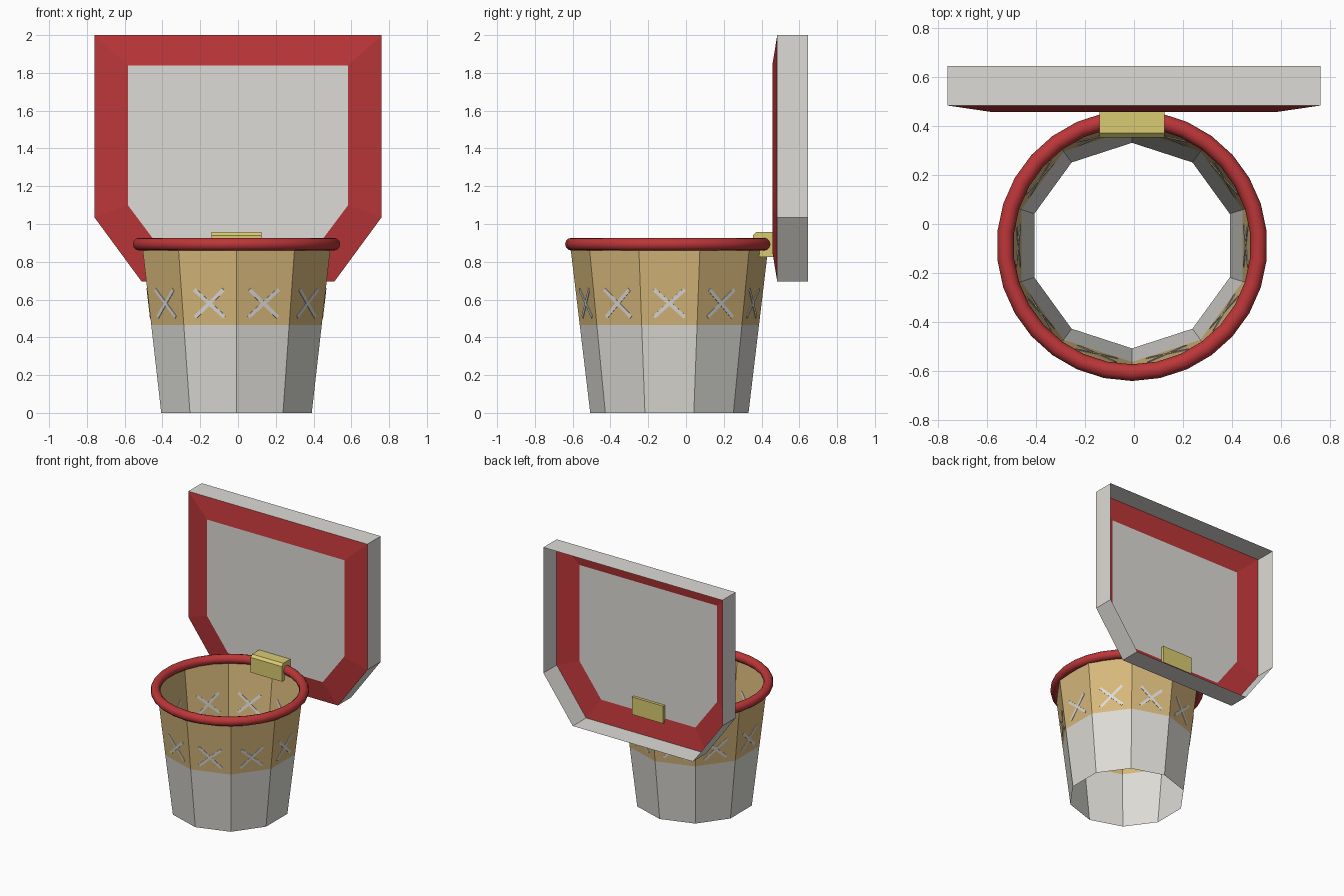
import bpy, bmesh, math
from mathutils import Vector, Matrix

if "Cube" in bpy.data.objects:
    bpy.data.objects.remove(bpy.data.objects["Cube"])


def material(name, r, g, b):
    m = bpy.data.materials.new(name)
    m.diffuse_color = (r, g, b, 1)
    m.use_nodes = True
    m.node_tree.nodes["Principled BSDF"].inputs["Base Color"].default_value = m.diffuse_color
    return m


RED = material("red", 0.50, 0.037, 0.040)
GREY = material("light grey", 0.72, 0.71, 0.67)
TAN = material("tan", 0.68, 0.48, 0.20)
YELLOW = material("pale yellow", 0.70, 0.60, 0.17)

CX, CY = -0.008, -0.088      # hoop centre


def make_object(name, bm, mats):
    mesh = bpy.data.meshes.new(name)
    bm.to_mesh(mesh)
    bm.free()
    for m in mats:
        mesh.materials.append(m)
    ob = bpy.data.objects.new(name, mesh)
    bpy.context.collection.objects.link(ob)
    return ob


def bridge(bm, a, b, mat):
    n = len(a)
    for i in range(n):
        j = (i + 1) % n
        bm.faces.new((a[i], a[j], b[j], b[i])).material_index = mat


# Backboard: open-backed shell, raised centre panel, red sloping border
def board_loop(bm, half_profile, y):
    pts = half_profile + [(-x, z) for x, z in reversed(half_profile)]
    return [bm.verts.new((x, y, z)) for x, z in pts]


outer = [(0.51, 0.695), (0.76, 1.035), (0.76, 2.0)]
inner = [(0.40, 0.855), (0.583, 1.10), (0.583, 1.84)]
bm = bmesh.new()
back = board_loop(bm, outer, 0.645)
front = board_loop(bm, outer, 0.483)
panel = board_loop(bm, inner, 0.457)
bridge(bm, back, front, 0)
bridge(bm, front, panel, 1)
bm.faces.new(panel).material_index = 0
bmesh.ops.recalc_face_normals(bm, faces=bm.faces)
if bm.faces[:] and sum(f.normal.y * f.calc_area() for f in bm.faces) > 0:
    bmesh.ops.reverse_faces(bm, faces=bm.faces[:])
make_object("backboard", bm, [GREY, RED])

# Rim
bpy.ops.mesh.primitive_torus_add(major_segments=30, minor_segments=12,
                                 major_radius=0.518, minor_radius=0.034,
                                 location=(CX, CY, 0.893),
                                 rotation=(0, 0, math.radians(90)))
rim = bpy.context.object
rim.name = "rim"
rim.data.materials.append(RED)
bpy.ops.object.shade_smooth()

# Net: open ten-sided tapered tube, tan above and grey below
SIDES = 10


def net_radius(z):
    return 0.419 + (0.524 - 0.419) * z / 0.88


def net_point(i, z):
    a = math.radians(90) + i * 2 * math.pi / SIDES
    r = net_radius(z)
    return Vector((CX + r * math.cos(a), CY + r * math.sin(a), z))


bm = bmesh.new()
loops = [[bm.verts.new(net_point(i, z)) for i in range(SIDES)]
         for z in (0, 0.465, 0.89)]
bridge(bm, loops[0], loops[1], 0)
bridge(bm, loops[1], loops[2], 1)
make_object("net", bm, [GREY, TAN])

# Net pattern: thin crossed strips on each side of the net
bm = bmesh.new()
for i in range(SIDES):
    low = (net_point(i, 0.5) + net_point(i + 1, 0.5)) / 2
    high = (net_point(i, 0.66) + net_point(i + 1, 0.66)) / 2
    across = (net_point(i + 1, 0.58) - net_point(i, 0.58)).normalized()
    up = (high - low).normalized()
    out = across.cross(up)
    for angle in (42, -42):
        c, s = math.cos(math.radians(angle)), math.sin(math.radians(angle))
        along, side = across * c + up * s, up * c - across * s
        frame = Matrix((along, side, out)).transposed().to_4x4()
        frame.translation = (low + high) / 2
        bmesh.ops.create_cube(bm, size=1, matrix=frame @ Matrix.Diagonal((0.22, 0.02, 0.006, 1)))
make_object("net_crosses", bm, [GREY])

# Bracket: block through the rim and board, top front edges chamfered
bm = bmesh.new()
bmesh.ops.create_cube(bm, size=1)
for v in bm.verts:
    v.co = Vector((CX + v.co.x * 0.265, 0.416 + v.co.y * 0.125, 0.891 + v.co.z * 0.134))
edge = [e for e in bm.edges
        if all(v.co.y < 0.4 and v.co.z > 0.9 for v in e.verts)]
bmesh.ops.bevel(bm, geom=edge, offset=0.018, segments=1, affect='EDGES')
make_object("bracket", bm, [YELLOW])
